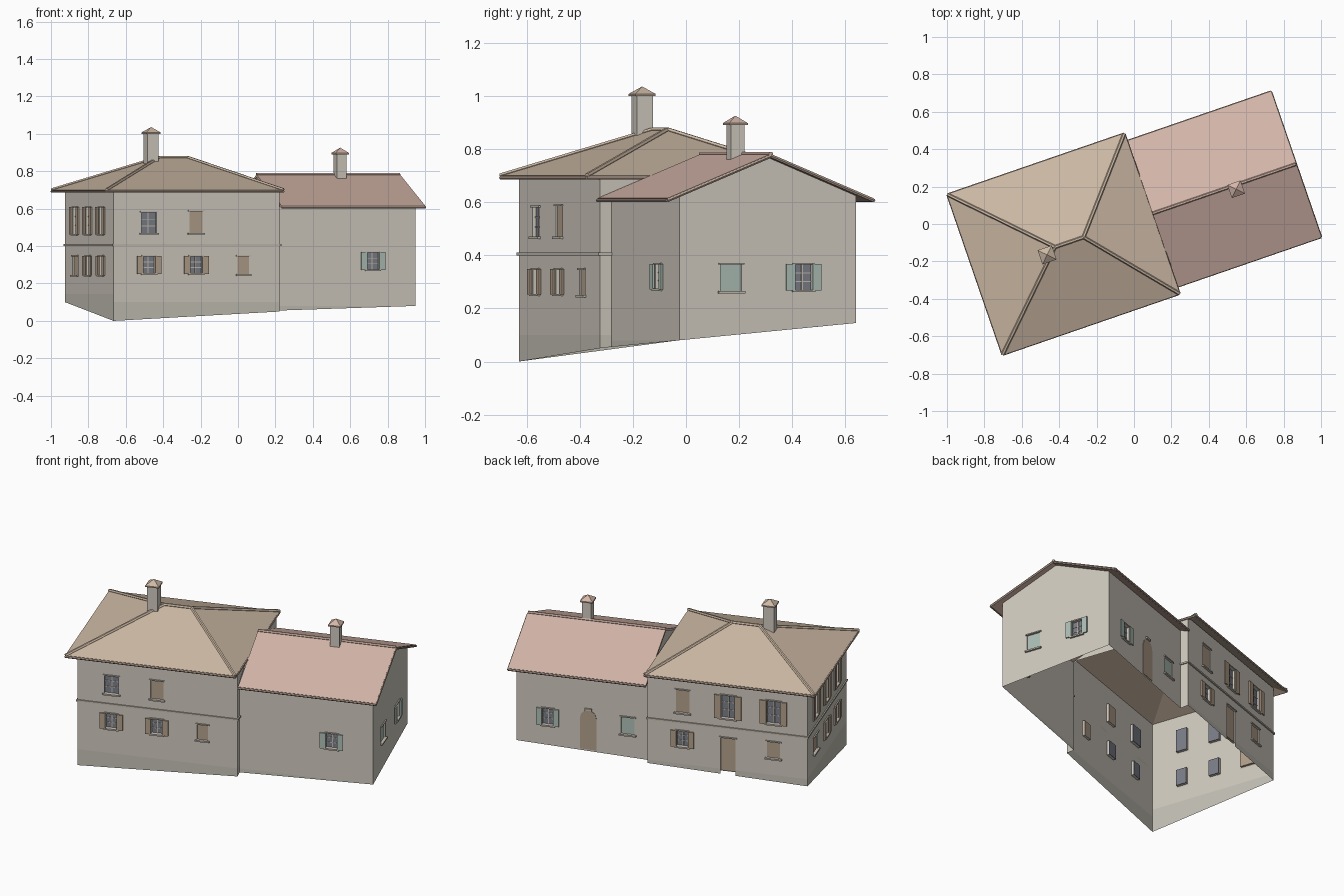
import bpy, math
from mathutils import Vector, Matrix

if "Cube" in bpy.data.objects:
    bpy.data.objects.remove(bpy.data.objects["Cube"])

ROT = Matrix.Rotation(math.radians(19), 4, 'Z')


def material(name, rgb):
    m = bpy.data.materials.new(name)
    m.diffuse_color = (*rgb, 1)
    m.use_nodes = True
    m.node_tree.nodes["Principled BSDF"].inputs["Base Color"].default_value = m.diffuse_color
    return m


WALL = material("plaster", (0.63, 0.59, 0.52))
PLINTH = material("plinth", (0.55, 0.53, 0.46))
TAN = material("tan_tiles", (0.60, 0.48, 0.37))
RED = material("red_tiles", (0.65, 0.46, 0.39))
EDGE = material("tile_edges", (0.47, 0.36, 0.29))
BROWN = material("brown_wood", (0.45, 0.35, 0.26))
TEAL = material("teal_wood", (0.42, 0.52, 0.47))
GLASS = material("glass", (0.20, 0.21, 0.25))
STONE = material("stone_trim", (0.55, 0.50, 0.43))


def make(name, verts, faces, mats, ids=None, thick=0):
    me = bpy.data.meshes.new(name)
    me.from_pydata([tuple(v) for v in verts], [], faces)
    for m in mats:
        me.materials.append(m)
    if ids:
        me.polygons.foreach_set("material_index", ids)
    me.validate()
    ob = bpy.data.objects.new(name, me)
    ob.matrix_world = ROT
    bpy.context.collection.objects.link(ob)
    if thick:
        mod = ob.modifiers.new("thickness", 'SOLIDIFY')
        mod.thickness = thick
        mod.offset = -1
    return ob


BOX = [(0, 3, 2, 1), (4, 5, 6, 7), (0, 1, 5, 4), (1, 2, 6, 5), (2, 3, 7, 6), (3, 0, 4, 7)]


class Batch:
    """Collects boxes of one material into one object."""
    def __init__(self):
        self.v, self.f = [], []

    def box(self, P, s0, s1, z0, z1, d0, d1):
        n = len(self.v)
        self.v += [P(s, z, d) for z in (z0, z1)
                   for s, d in ((s0, d1), (s1, d1), (s1, d0), (s0, d0))]
        self.f += [tuple(n + i for i in q) for q in BOX]

    def done(self, name, mat):
        if self.v:
            make(name, self.v, self.f, [mat])


def wall(name, p0, p1, g, top, plinth, openings=(), wood=BROWN):
    p0, p1 = Vector((*p0, 0)), Vector((*p1, 0))
    L = (p1 - p0).length
    t = (p1 - p0) / L
    n = Vector((t.y, -t.x, 0))
    P = lambda s, z, d=0: p0 + t * s + n * d + Vector((0, 0, z))
    ground = lambda s: g[0] + (g[1] - g[0]) * s / L
    axis = 0 if abs(t.x) > 0.5 else 1
    rects = []
    for kind, c, w, z0, z1 in openings:
        s = (c - p0[axis]) * t[axis]
        rects.append((kind, s - w / 2, s + w / 2, z0, z1))
    holes = [r for r in rects if r[0] != 'arch']
    # wall sheet as a grid with the openings left out
    S = sorted({0, L} | {x for r in holes for x in r[1:3]})
    Z = sorted({-1, plinth, top} | {x for r in holes for x in r[3:5]})
    verts, faces, ids = [], [], []

    def quad(pts, m=0):
        k = len(verts)
        verts.extend(pts)
        faces.append(tuple(range(k, k + len(pts))))
        ids.append(m)

    for a, b in zip(S, S[1:]):
        for lo, hi in zip(Z, Z[1:]):
            sm, zm = (a + b) / 2, (lo + hi) / 2
            if any(r[1] < sm < r[2] and r[3] < zm < r[4] for r in holes):
                continue
            if hi <= min(ground(a), ground(b)):
                continue
            pts = [P(a, max(lo, ground(a))), P(b, max(lo, ground(b)))]
            for s in (b, a):
                if hi > ground(s) + 1e-5:
                    pts.append(P(s, hi))
            if len(pts) > 2:
                quad(pts, int(hi <= plinth + 1e-6))
    # windows and doors
    trim, leaf, pane = Batch(), Batch(), Batch()
    for kind, a, b, z0, z1 in rects:
        w = b - a
        if kind == 'arch':
            r, c = w / 2, (a + b) / 2
            ring = [(a, ground(a) + .01), (b, ground(b) + .01)] + [
                (c + r * math.cos(i * math.pi / 8), z1 - r + r * math.sin(i * math.pi / 8)) for i in range(9)]
            make(name + "_arched_door", [P(s, z, .003) for s, z in ring],
                 [tuple(range(len(ring)))], [BROWN], thick=.006)
            trim.box(P, c - .02, c + .02, z1, z1 + .012, 0, .01)
            continue
        zb = ground(a) + .02 if kind == 'door' else z0
        D = -.014
        for (sa, za), (sb, zz) in (((a, zb), (a, z1)), ((a, z1), (b, z1)), ((b, z1), (b, zb)), ((b, zb), (a, zb))):
            quad([P(sa, za), P(sb, zz), P(sb, zz, D), P(sa, za, D)])
        if kind in ('shut', 'door'):
            leaf.box(P, a, b, zb, z1, D, -.006)
        else:
            pane.box(P, a, b, zb, z1, D - .004, D)
            trim.box(P, (a + b) / 2 - .003, (a + b) / 2 + .003, zb, z1, D, D + .004)
            for k in (1, 2):
                z = zb + (z1 - zb) * k / 3
                trim.box(P, a, b, z - .002, z + .002, D, D + .003)
        if kind == 'open':
            for s0, s1 in ((a - w / 2, a), (b, b + w / 2)):
                leaf.box(P, s0, s1, z0 - .003, z1 + .003, .004, .012)
        if kind != 'door':
            trim.box(P, a - .01, b + .01, z0 - .009, z0, 0, .012)
        trim.box(P, a - .008, b + .008, z1, z1 + .007, 0, .007)
    make(name, verts, faces, [WALL, PLINTH], ids)
    trim.done(name + "_sills_and_bars", STONE)
    leaf.done(name + "_shutters", wood)
    pane.done(name + "_panes", GLASS)
    return P, L


# main house walls
A, B, C, D = (-.834, -.379), (.105, -.379), (.105, .419), (-.834, .419)
c1, c2, c3 = -.635, -.368, -.10
runs = [wall("main_front_wall", A, B, (0, .05), .70, .10, [
    ('glass', c1, .085, .47, .58), ('shut', c2, .075, .47, .585),
    ('open', c1, .068, .255, .345), ('open', c2, .068, .255, .345), ('shut', c3, .065, .25, .345)])]
runs.append(wall("main_left_wall", D, A, (.10, 0), .70, .145, [
    ('open', v, .07, .465, .605) for v in (.25, .035, -.18)] + [
    ('shut', .25, .085, .245, .345), ('open', .035, .066, .245, .345), ('open', -.18, .066, .245, .345)]))
runs.append(wall("main_back_wall", C, D, (.125, .10), .70, .145, [
    ('open', c1, .08, .465, .605), ('open', c2, .08, .465, .605), ('shut', c3, .08, .465, .605),
    ('shut', c1, .078, .25, .35), ('door', c2, .088, -1, .34), ('open', c3, .068, .255, .35)]))
runs.append(wall("main_right_front_return", B, (.105, -.333), (.05, .055), .69, .10))
runs.append(wall("main_right_back_return", (.105, .37), C, (.12, .125), .69, .10))
make("main_right_upper_wall",
     [(.105, -.333, .62), (.105, -.19, .69), (.105, -.333, .69),
      (.105, .37, .62), (.105, .37, .69), (.105, .235, .69)], [(0, 1, 2), (3, 4, 5)], [WALL])

# string course between the storeys
course = Batch()
for P, L in runs:
    course.box(P, -.006, L + .006, .40, .41, 0, .007)
course.done("string_course", STONE)

# wing walls
E, F, G, H = (.105, -.333), (.89, -.333), (.89, .37), (.105, .37)
wall("wing_front_wall", E, F, (.055, .08), .627, .08, [('open', .647, .068, .275, .365)], TEAL)
wall("wing_gable_wall", F, G, (.08, .145), .627, .08,
     [('shut', -.127, .085, .265, .365), ('open', .16, .07, .27, .365)], TEAL)
wall("wing_back_wall", G, H, (.145, .12), .627, .10, [
    ('open', .706, .066, .265, .365), ('arch', .468, .095, 0, .385), ('shut', .236, .08, .265, .37)], TEAL)
make("wing_gable_tops", [(u, v, z) for u in (.89, .115)
                         for v, z in ((-.333, .627), (.37, .627), (.02, .77))],
     [(0, 1, 2), (3, 5, 4)], [WALL])

# main hipped roof
x0, x1, y0, y1, ze, zr, yr = -.891, .108, -.431, .473, .70, .873, .021
hip = [(x0, y0, ze), (x1, y0, ze), (x1, y1, ze), (x0, y1, ze), (-.44, yr, zr), (-.278, yr, zr)]
make("main_hipped_roof", hip, [(0, 1, 5, 4), (1, 2, 5), (2, 3, 4, 5), (3, 0, 4)], [TAN], thick=.015)

# wing gabled roof
wx0, wx1, wy0, wy1, we, wr = .112, .922, -.391, .43, .615, .782
gab = [(wx0, wy0, we), (wx1, wy0, we), (wx1, yr, wr), (wx0, yr, wr), (wx1, wy1, we), (wx0, wy1, we)]
make("wing_gabled_roof", gab, [(0, 1, 2, 3), (3, 2, 4, 5)], [RED], thick=.014)


def beam(name, p, q, r, mat, sides=6):
    p, q = Vector(p), Vector(q)
    rot = (q - p).to_track_quat('Z', 'Y')
    ring = [rot @ Vector((r * math.cos(i * math.tau / sides), r * math.sin(i * math.tau / sides), 0))
            for i in range(sides)]
    f = [(i, (i + 1) % sides, sides + (i + 1) % sides, sides + i) for i in range(sides)]
    f += [tuple(reversed(range(sides))), tuple(range(sides, 2 * sides))]
    make(name, [p + v for v in ring] + [q + v for v in ring], f, [mat])


# hip and ridge tiles, eave edges
for i, (a, b) in enumerate(((0, 4), (3, 4), (1, 5), (2, 5), (4, 5))):
    beam(f"main_ridge_tile_{i}", hip[a], hip[b], .010, TAN)
beam("wing_ridge_tile", gab[3], gab[2], .009, RED)
low = Vector((0, 0, -.008))
for i in range(4):
    beam(f"main_eave_edge_{i}", Vector(hip[i]) + low, Vector(hip[(i + 1) % 4]) + low, .007, EDGE)
for i, (a, b) in enumerate(((0, 1), (4, 5), (1, 2), (2, 4))):
    beam(f"wing_eave_edge_{i}", Vector(gab[a]) + low, Vector(gab[b]) + low, .007, EDGE)


# chimneys: square shaft, thin slab, pyramid cap
def chimney(name, u, v, z0, z1, s, c, mat):
    P = lambda a, z, d: Vector((u + a, v - d, z))
    shaft, slab = Batch(), Batch()
    shaft.box(P, -s / 2, s / 2, z0, z1, -s / 2, s / 2)
    slab.box(P, -c / 2, c / 2, z1, z1 + .008, -c / 2, c / 2)
    shaft.done(name + "_shaft", WALL)
    slab.done(name + "_slab", EDGE)
    h = c / 2
    make(name + "_cap", [(u + a * h, v + b * h, z1 + .008) for a, b in ((-1, -1), (1, -1), (1, 1), (-1, 1))]
         + [(u, v, z1 + .036)], [(0, 1, 4), (1, 2, 4), (2, 3, 4), (3, 0, 4)], [mat])


chimney("main_chimney", -.493, -.005, .78, 1.0, .063, .080, TAN)
chimney("wing_chimney", .577, -.002, .70, .89, .054, .074, RED)
